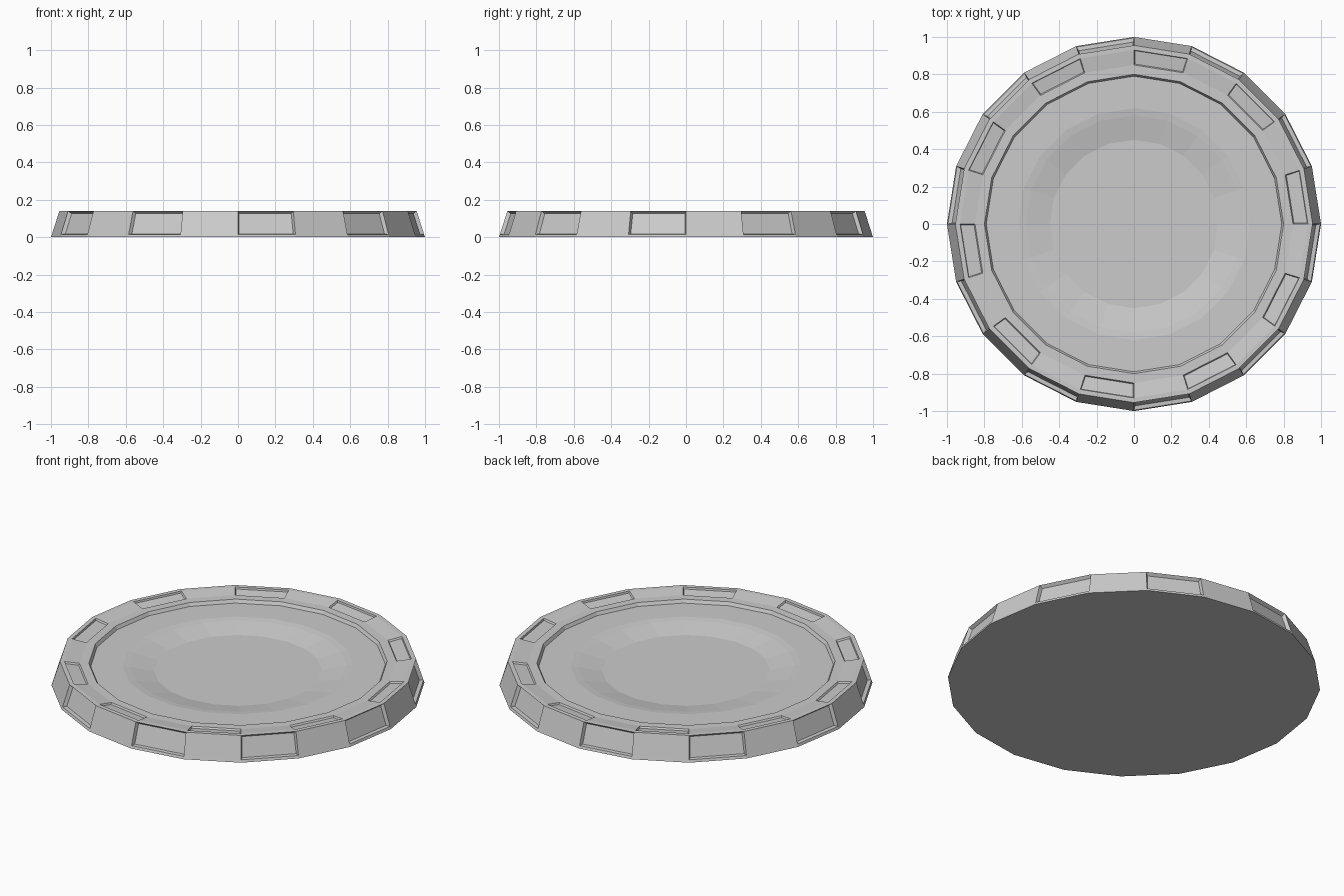
import bpy, bmesh, math

if "Cube" in bpy.data.objects:
    bpy.data.objects.remove(bpy.data.objects["Cube"])

SIDES = 20
STEP = 2 * math.pi / SIDES
# (radius, height) from the bottom edge over the rim into the dish
PROFILE = [(1.0, 0.0), (0.995, 0.015), (0.955, 0.14), (0.93, 0.14),
           (0.85, 0.129), (0.80, 0.129), (0.79, 0.11), (0.62, 0.11),
           (0.58, 0.105), (0.45, 0.08)]

bm = bmesh.new()
rings = [[bm.verts.new((r * math.cos(k * STEP), r * math.sin(k * STEP), z))
          for k in range(SIDES)] for r, z in PROFILE]

# walls between successive rings, stored per band
bands = []
for a, b in zip(rings, rings[1:]):
    bands.append([bm.faces.new((a[k], a[(k + 1) % SIDES], b[(k + 1) % SIDES], b[k]))
                  for k in range(SIDES)])

# underside and dish floor
bm.faces.new(list(reversed(rings[0])))
bm.faces.new(rings[-1])
bm.normal_update()

# alternating sunken panels: outer side wall and inner rim slope
bmesh.ops.inset_individual(bm, faces=bands[1][1::2], thickness=0.012, depth=-0.02)
bmesh.ops.inset_individual(bm, faces=bands[3][0::2], thickness=0.006, depth=-0.01)
bmesh.ops.recalc_face_normals(bm, faces=bm.faces[:])

mesh = bpy.data.meshes.new("round_base")
bm.to_mesh(mesh)
bm.free()
bpy.context.collection.objects.link(bpy.data.objects.new("round_base", mesh))
